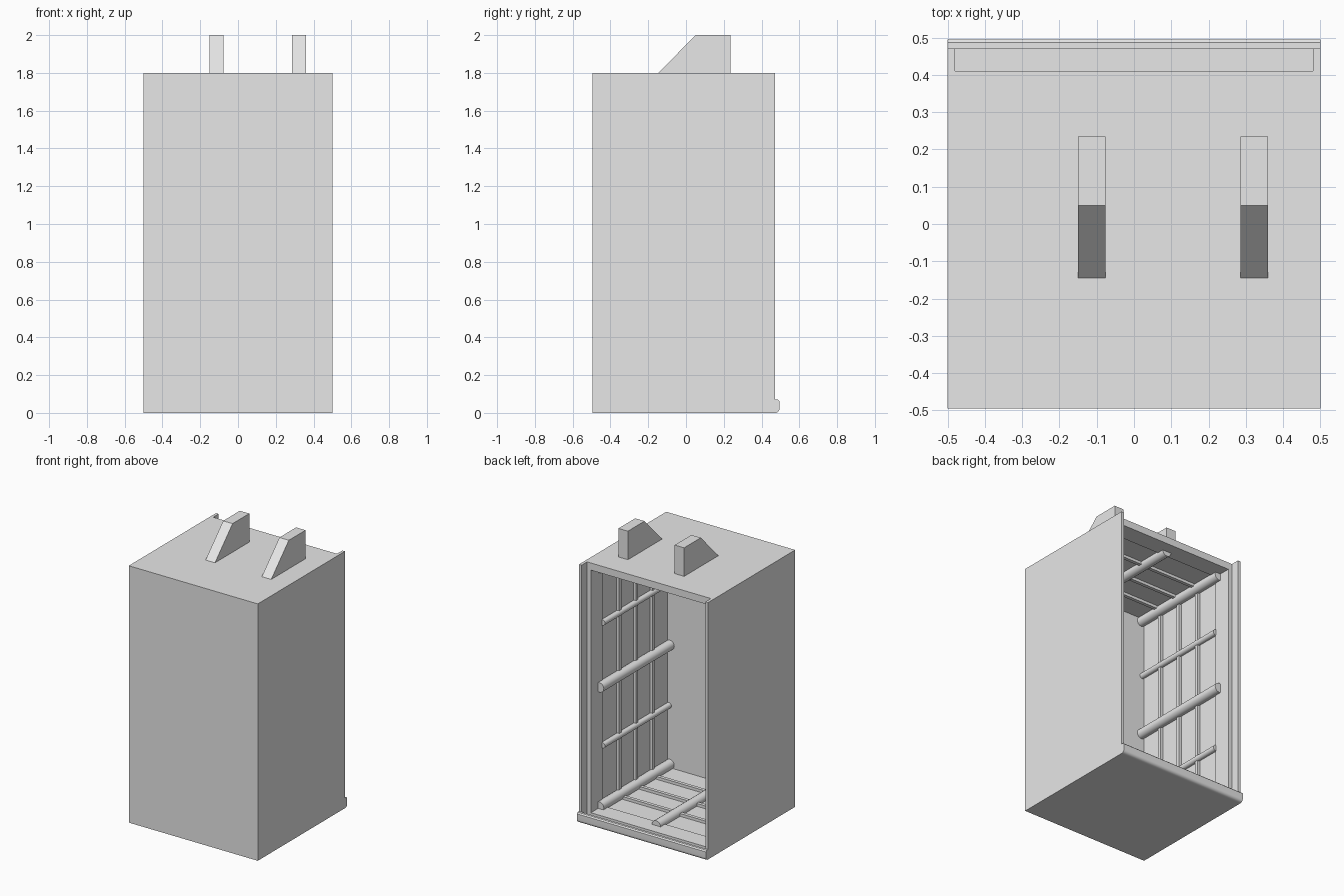
import bpy
import bmesh
from math import radians, sin, cos
from mathutils import Vector, Matrix

cube = bpy.data.objects.get("Cube")
if cube:
    bpy.data.objects.remove(cube, do_unlink=True)

# Single plain grey
grey = bpy.data.materials.new("light_grey")
grey.use_nodes = True
grey.diffuse_color = (0.8, 0.8, 0.8, 1)
grey.node_tree.nodes["Principled BSDF"].inputs["Base Color"].default_value = (0.8, 0.8, 0.8, 1)


def finish(name, bm):
    bmesh.ops.recalc_face_normals(bm, faces=bm.faces)
    mesh = bpy.data.meshes.new(name)
    bm.to_mesh(mesh)
    bm.free()
    mesh.materials.append(grey)
    obj = bpy.data.objects.new(name, mesh)
    bpy.context.collection.objects.link(obj)
    return obj


def box(name, lo, hi):
    lo, hi = Vector(lo), Vector(hi)
    bm = bmesh.new()
    bmesh.ops.create_cube(bm, size=1)
    bmesh.ops.scale(bm, vec=hi - lo, verts=bm.verts)
    bmesh.ops.translate(bm, vec=(lo + hi) / 2, verts=bm.verts)
    return finish(name, bm)


def side_profile(name, points, x0, x1):
    """Extrude a (y, z) outline along x."""
    bm = bmesh.new()
    face = bm.faces.new([bm.verts.new((x0, y, z)) for y, z in points])
    new = bmesh.ops.extrude_face_region(bm, geom=[face])["geom"]
    bmesh.ops.translate(bm, vec=(x1 - x0, 0, 0),
                        verts=[v for v in new if isinstance(v, bmesh.types.BMVert)])
    return finish(name, bm)


def smooth(obj):
    bpy.ops.object.select_all(action="DESELECT")
    obj.select_set(True)
    bpy.context.view_layer.objects.active = obj
    bpy.ops.object.shade_smooth_by_angle(angle=radians(35))


def rod(name, x, z, radius, y0, y1):
    """Round rod running front to back."""
    bm = bmesh.new()
    bmesh.ops.create_cone(bm, cap_ends=True, segments=16, radius1=radius,
                          radius2=radius, depth=y1 - y0)
    bmesh.ops.rotate(bm, matrix=Matrix.Rotation(radians(90), 3, "X"), verts=bm.verts)
    bmesh.ops.translate(bm, vec=(x, (y0 + y1) / 2, z), verts=bm.verts)
    smooth(finish(name, bm))


# Shell: block, hollowed, opened at the back, with a slot for a sliding door
front, back, height = -0.495, 0.47, 1.8
shell = box("cabinet_shell", (-0.5, front, 0), (0.5, back, height))
cutters = [
    box("cavity_cutter", (-0.46, -0.45, 0.04), (0.46, 0.28, 1.76)),
    box("opening_cutter", (-0.45, 0.2, 0.05), (0.45, 0.6, 1.75)),
    box("door_slot_cutter", (-0.48, 0.41, 0.035), (0.48, 0.6, 1.9)),
]
bpy.context.view_layer.objects.active = shell
for cutter in cutters:
    mod = shell.modifiers.new("cut", "BOOLEAN")
    mod.operation, mod.solver, mod.object = "DIFFERENCE", "EXACT", cutter
    bpy.ops.object.modifier_apply(modifier=mod.name)
    bpy.data.objects.remove(cutter, do_unlink=True)

# Rounded sill along the bottom of the opening
r = 0.022
arc = [(0.495 - r + r * sin(radians(a)), r - r * cos(radians(a))) for a in range(0, 91, 15)]
smooth(side_profile("back_sill", [(back, 0)] + arc + [(0.495, 0.062), (0.487, 0.07), (back, 0.07)],
                    -0.5, 0.5))

# Wedge fins on the roof
for side, x in (("right", -0.15), ("left", 0.286)):
    side_profile(side + "_roof_fin", [(-0.145, height), (0.05, 2), (0.235, 2), (0.235, height)],
                 x, x + 0.073)

# Flat ribs around the walls, floor and ceiling
for i, y in enumerate((-0.27, -0.085, 0.1)):
    y0, y1 = y - 0.012, y + 0.012
    for side, s in (("right", -1), ("left", 1)):
        a, b = sorted((s * 0.44, s * 0.462))
        box(f"{side}_wall_rib_{i + 1}", (a, y0, 0.04), (b, y1, 1.76))
    box(f"floor_rib_{i + 1}", (-0.46, y0, 0.038), (0.46, y1, 0.06))
    box(f"ceiling_rib_{i + 1}", (-0.46, y0, 1.74), (0.46, y1, 1.762))

# Rods along the walls, with thick ones in the corners and middle
for side, s in (("right", -1), ("left", 1)):
    for name, z in (("lower", 0.065), ("middle", 0.9), ("upper", 1.735)):
        rod(f"{side}_{name}_rod", s * 0.44, z, 0.034, -0.46, 0.33)
    for name, z in (("lower", 0.475), ("upper", 1.335)):
        rod(f"{side}_{name}_thin_rod", s * 0.448, z, 0.02, -0.46, 0.285)

rod("floor_middle_rod", 0, 0.05, 0.034, -0.46, 0.33)
rod("ceiling_middle_rod", 0, 1.75, 0.034, -0.46, 0.33)
